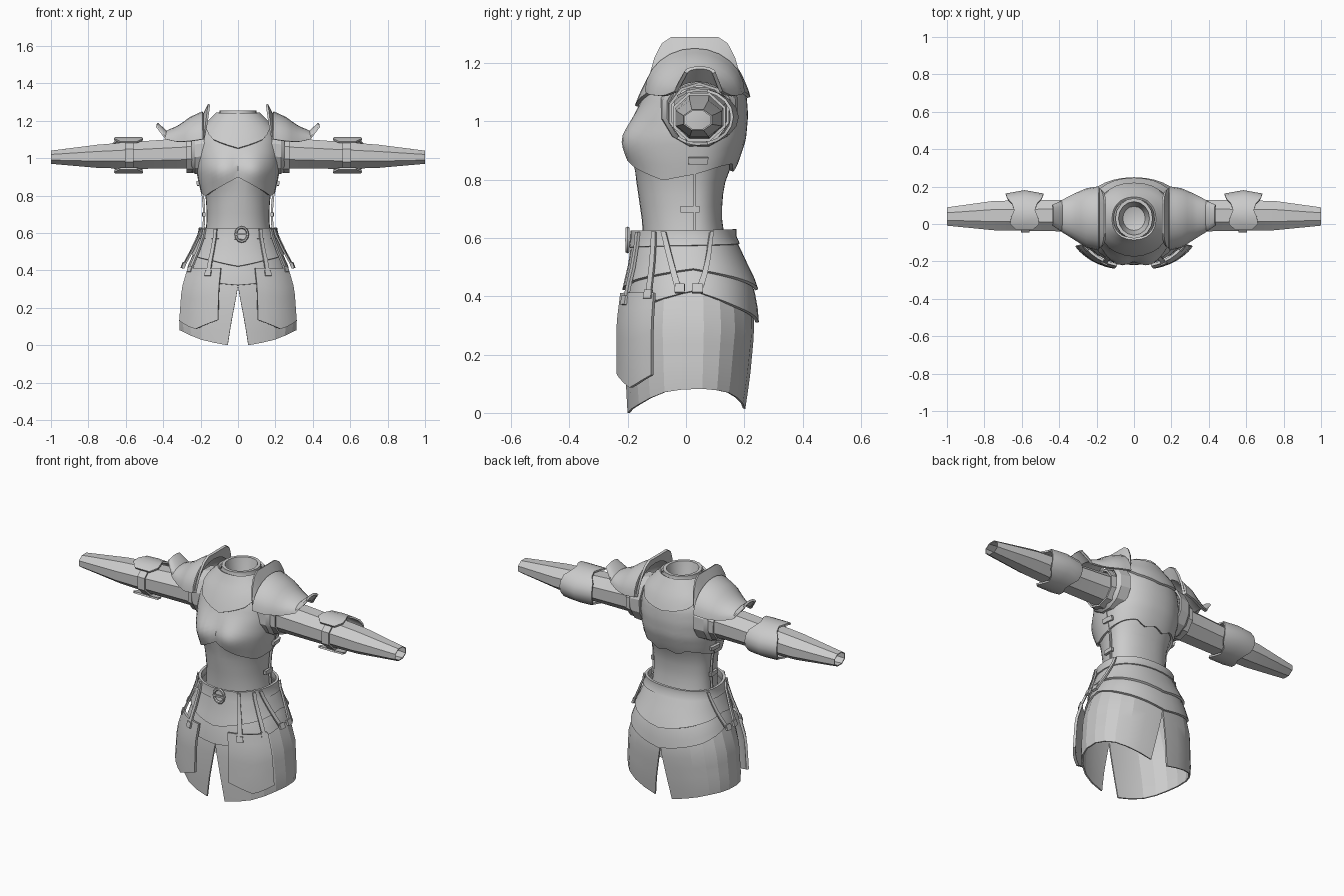
import bpy
import bmesh
from math import sin, cos, pi, exp, radians, copysign

cube = bpy.data.objects.get("Cube")
if cube:
    bpy.data.objects.remove(cube, do_unlink=True)

grey = bpy.data.materials.new("plain_grey")
grey.use_nodes = True
grey.diffuse_color = (0.6, 0.6, 0.6, 1)
grey.node_tree.nodes["Principled BSDF"].inputs["Base Color"].default_value = (0.6, 0.6, 0.6, 1)


def interp(table, t):
    """Linear lookup in rows of (key, value, ...)."""
    if t <= table[0][0]:
        return table[0][1:]
    for a, b in zip(table, table[1:]):
        if t <= b[0]:
            k = (t - a[0]) / (b[0] - a[0])
            return [p + (q - p) * k for p, q in zip(a[1:], b[1:])]
    return table[-1][1:]


def edge(*pts):
    """Height of a plate edge by angle from the front, same on both sides."""
    return lambda a: interp(pts, abs(a))[0]


def finish(ob, thick=0.0, mirror=False, split=32):
    ob.data.materials.append(grey)
    for p in ob.data.polygons:
        p.use_smooth = True
    if thick:
        m = ob.modifiers.new("thickness", 'SOLIDIFY')
        m.thickness, m.offset = thick, 1
    if mirror:
        ob.modifiers.new("mirror", 'MIRROR')
    m = ob.modifiers.new("sharp_edges", 'EDGE_SPLIT')
    m.split_angle = radians(split)


def sheet(name, f, n, m, thick=0.0, mirror=False, split=32):
    """Grid of n by m faces through f(u, v), thickened outward."""
    bm = bmesh.new()
    vs = [[bm.verts.new(f(i / n, j / m)) for j in range(m + 1)] for i in range(n + 1)]
    for i in range(n):
        for j in range(m):
            bm.faces.new((vs[i][j], vs[i + 1][j], vs[i + 1][j + 1], vs[i][j + 1]))
    bmesh.ops.remove_doubles(bm, verts=bm.verts, dist=1e-5)
    me = bpy.data.meshes.new(name)
    bm.to_mesh(me)
    bm.free()
    ob = bpy.data.objects.new(name, me)
    bpy.context.collection.objects.link(ob)
    finish(ob, thick, mirror, split)
    return ob


def surface(table, bust=0.0):
    """Rounded body surface from rows of (z, half width, front y, back y)."""
    def point(a, z, off=0.0):
        hx, yf, yb = interp(table, z)
        c = 0.025
        s, k = sin(a), cos(a)
        s, k = copysign(abs(s) ** 0.9, s), copysign(abs(k) ** 0.9, k)
        x = (hx + off) * s
        y = c - ((c - yf if k > 0 else yb - c) + off) * k
        if k > 0:
            y -= bust * exp(-((abs(x) - 0.085) ** 2 + (z - 0.935) ** 2) / 0.0055)
        return x, y, z
    return point


def wrap(name, surf, lo, hi, m, off, thick, a0=-pi, a1=pi, n=36, mirror=False, split=32):
    """Plate lying on a surface between two edge heights."""
    def f(u, v):
        a = a0 + (a1 - a0) * u
        return surf(a, lo(a) + (hi(a) - lo(a)) * v, off)
    return sheet(name, f, n, m, thick, mirror, split)


def strap(name, surf, start, end, width, off, thick=0.01, m=6):
    """Ribbon on a surface from one (angle, z) to another."""
    def f(u, v):
        a = end[0] + (start[0] - end[0]) * v
        z = end[1] + (start[1] - end[1]) * v
        return surf(a + (u - 0.5) * width, z, off)
    return sheet(name, f, 2, m, thick, True)


def tube(name, rows, n, thick, split=25):
    """Sleeve along x from rows of (x, y, z, y radius, z radius)."""
    def f(u, v):
        x, cy, cz, ry, rz = rows[round(v * (len(rows) - 1))]
        t = 2 * pi * (u + 0.5 / n)
        return x, cy + ry * cos(t), cz + rz * sin(t)
    return sheet(name, f, n, len(rows) - 1, thick, True, split)


body = surface([(0.58, 0.18, -0.15, 0.14), (0.66, 0.172, -0.155, 0.128), (0.73, 0.172, -0.165, 0.128),
                (0.80, 0.178, -0.175, 0.14), (0.87, 0.195, -0.18, 0.17), (0.94, 0.208, -0.18, 0.193),
                (1.02, 0.212, -0.16, 0.2), (1.09, 0.205, -0.135, 0.195), (1.15, 0.18, -0.105, 0.17),
                (1.2, 0.13, -0.075, 0.14), (1.235, 0.095, -0.06, 0.12)], bust=0.038)
hips = surface([(0.3, 0.295, -0.215, 0.245), (0.36, 0.285, -0.21, 0.24), (0.44, 0.255, -0.195, 0.225),
                (0.5, 0.225, -0.18, 0.195), (0.6, 0.185, -0.165, 0.148)])
cloth = surface([(0.0, 0.3, -0.195, 0.195), (0.12, 0.31, -0.2, 0.212), (0.3, 0.295, -0.2, 0.228),
                 (0.42, 0.255, -0.185, 0.21), (0.5, 0.21, -0.165, 0.18)])

# Torso, breastplate and collar
wrap("waist_garment", body, edge((0, 0.58)), edge((0, 1.0)), 10, -0.004, 0)
wrap("breastplate", body,
     edge((0, 0.9), (0.55, 0.84), (1.1, 0.80), (1.57, 0.82), (2.2, 0.85), (2.6, 0.86), (2.85, 0.83), (pi, 0.85)),
     edge((0, 1.22)), 18, 0.0, 0.013, n=48)
wrap("gorget", body,
     edge((0, 1.05), (0.65, 1.1), (1.1, 1.17), (1.57, 1.185), (2.1, 1.15), (2.6, 1.1), (pi, 1.08)),
     edge((0, 1.235)), 6, 0.014, 0.012, n=32)
collar = [(0.118, 1.2), (0.1, 1.235), (0.1, 1.255), (0.083, 1.255), (0.076, 1.22), (0.06, 1.16), (0.0, 1.14)]


def collar_point(u, v):
    r, z = collar[round(v * (len(collar) - 1))]
    return r * sin(2 * pi * u), 0.03 - r * 1.08 * cos(2 * pi * u), z


sheet("neck_collar", collar_point, 16, len(collar) - 1)

# Side seam and its clasps
strap("side_seam", body, (1.6, 0.93), (1.6, 0.6), 0.05, 0.004, 0.012, 10)
strap("upper_clasp", body, (1.68, 0.878), (1.68, 0.855), 0.32, 0.014, 0.014, 2)
strap("lower_clasp", body, (1.55, 0.71), (1.55, 0.688), 0.34, 0.006, 0.014, 2)

# Sleeves, shoulder rings and elbow guards
tube("sleeve", [(0.18, 0.05, 1.03, 0.095, 0.092), (0.3, 0.045, 1.025, 0.088, 0.082),
                (0.56, 0.045, 1.015, 0.083, 0.073), (0.75, 0.045, 1.01, 0.08, 0.062),
                (1.0, 0.04, 1.005, 0.048, 0.033)], 8, 0.005)
tube("armhole_ring", [(0.17, 0.045, 1.045, 0.125, 0.125), (0.225, 0.045, 1.04, 0.118, 0.118),
                      (0.24, 0.045, 1.04, 0.105, 0.105)], 12, 0.012)
tube("sleeve_ring", [(0.24, 0.045, 1.03, 0.1, 0.1), (0.275, 0.045, 1.028, 0.098, 0.096)], 10, 0.01)
tube("elbow_band", [(0.56, 0.045, 1.015, 0.088, 0.08), (0.605, 0.045, 1.015, 0.088, 0.08)], 8, 0.01)
guard_width = [(0, 0.1), (0.6, 0.095), (1.2, 0.05), (1.9, 0.085), (2.3, 0.045)]


def guard_point(u, v):
    t, s = 2.3 * (2 * u - 1), 2 * v - 1
    bump = 0.018 * (1 - abs(s)) * max(0, cos(t))
    x = 0.585 + s * interp(guard_width, abs(t))[0]
    return x, 0.045 + (0.108 + bump) * cos(t), 1.015 + 0.088 * sin(t)


sheet("elbow_guard", guard_point, 14, 2, 0.01, True)

# Shoulder plates: rows of (v, x, top z, bottom z, front y, back y)
shoulder = [(0, 0.185, 1.24, 1.1, -0.13, 0.19), (0.2, 0.25, 1.21, 1.09, -0.115, 0.18),
            (0.45, 0.32, 1.16, 1.085, -0.07, 0.15), (0.7, 0.385, 1.135, 1.1, -0.03, 0.115),
            (1, 0.437, 1.18, 1.165, 0.005, 0.09)]


def shoulder_point(u, v):
    x, zt, zb, yf, yb = interp(shoulder, v)
    return x, (yf + yb) / 2 + (yb - yf) / 2 * cos(pi * u), zb + (zt - zb) * sin(pi * u)


def flange_point(u, v):
    x, y, z = shoulder_point(u, 0)
    rise = min(1, 1.25 * sin(pi * u))
    return x - 0.025 * rise * v, y, z + v * (1.1 + 0.19 * rise - z)


sheet("shoulder_plate", shoulder_point, 12, 10, 0.012, True)
sheet("shoulder_flange", flange_point, 12, 1, 0.012, True)

# Skirt, split at the front and the back
hem = edge((0, 0.0), (0.5, 0.025), (1.1, 0.07), (1.57, 0.085), (2.2, 0.075), (2.7, 0.045), (pi, 0.015))


def skirt_point(u, v):
    a = pi * u
    z = hem(a) + (0.5 - hem(a)) * v
    gap = 0.15 * max(0, 0.3 - z) / 0.3
    return cloth(gap + (pi - 2 * gap) * u, z)


sheet("skirt", skirt_point, 11, 8, 0.008, True, split=14)

# Overlapping hip plates and hanging thigh plates
wrap("lower_hip_plate", hips,
     edge((0, 0.32), (0.35, 0.33), (1.0, 0.38), (1.57, 0.415), (2.3, 0.36), (pi, 0.31)),
     edge((0, 0.5)), 4, -0.006, 0.012)
wrap("upper_hip_plate", hips, edge((0, 0.42), (0.5, 0.45), (1.57, 0.49), (2.3, 0.46), (pi, 0.42)),
     edge((0, 0.59)), 4, 0.008, 0.012)
wrap("thigh_plate", cloth, edge((0.27, 0.135), (0.68, 0.085), (1.06, 0.13)), edge((0, 0.41)), 6,
     0.034, 0.014, a0=0.27, a1=1.06, n=6, mirror=True)

# Belt, buckle and straps
wrap("belt", hips, edge((0, 0.565), (pi, 0.575)), edge((0, 0.625), (pi, 0.63)), 2, 0.012, 0.014)
bpy.ops.mesh.primitive_torus_add(major_segments=12, minor_segments=6, major_radius=0.038, minor_radius=0.008,
                                 location=(0.02, -0.2, 0.593), rotation=(pi / 2, 0, 0))
buckle = bpy.context.object
buckle.name = "buckle"
buckle.scale.x = 0.85
finish(buckle)
bpy.ops.mesh.primitive_cube_add(size=1, location=(0.02, -0.204, 0.593))
prong = bpy.context.object
prong.name = "buckle_prong"
prong.scale = (0.06, 0.01, 0.01)
finish(prong)

for name, start, end in (("inner_strap", (0.55, 0.62), (0.5, 0.37)), ("outer_strap", (0.95, 0.62), (0.98, 0.39)),
                         ("front_side_strap", (1.13, 0.62), (1.42, 0.41)),
                         ("rear_side_strap", (1.95, 0.62), (1.62, 0.41))):
    strap(name, hips, start, end, 0.085, 0.026)
    tip = (end[0], end[1] + 0.03)
    strap(name + "_tip", hips, tip, end, 0.12, 0.03, 0.012, 2)
